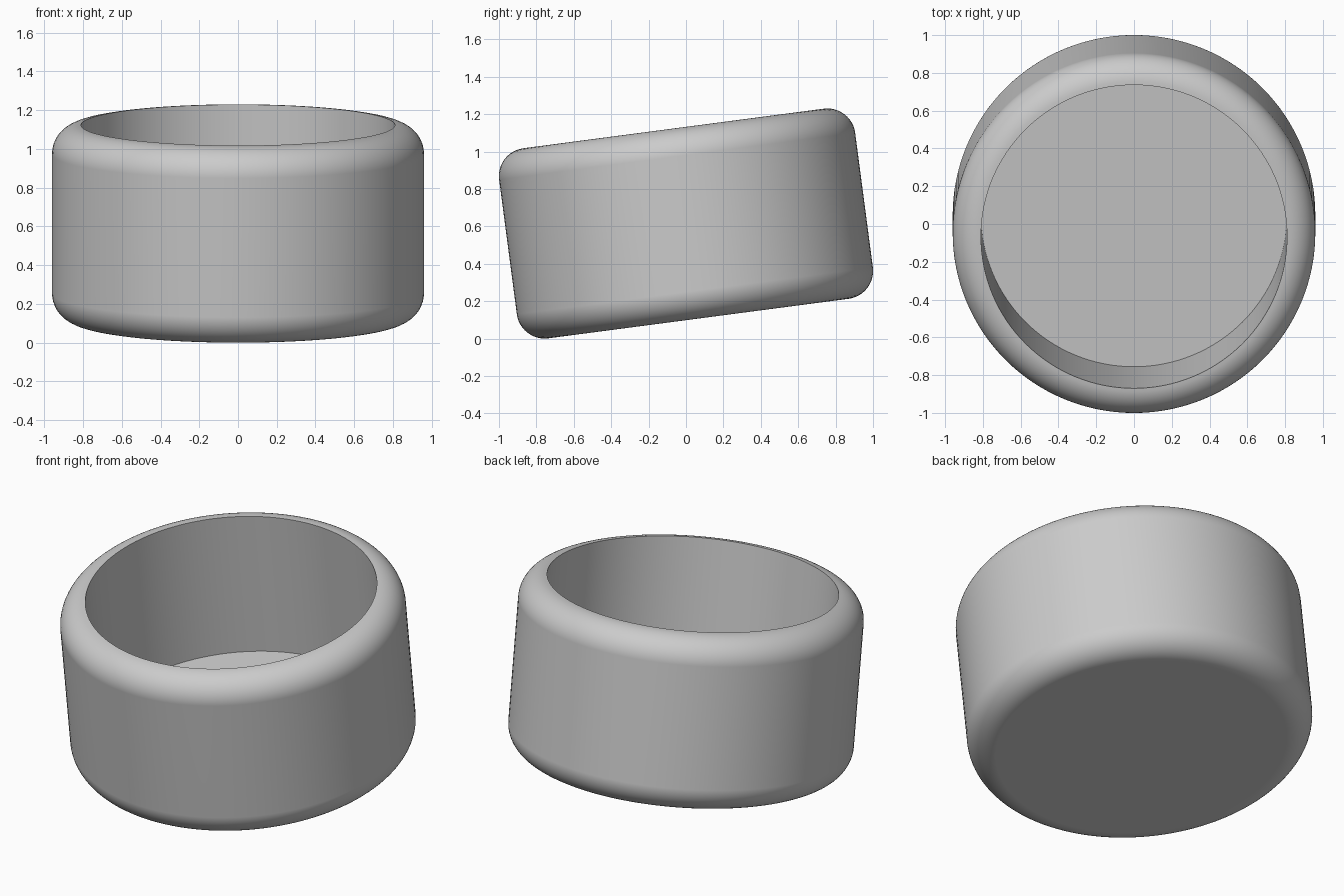
import bpy, bmesh, math

default = bpy.data.objects.get("Cube")
if default:
    bpy.data.objects.remove(default, do_unlink=True)

RADIUS, HEIGHT, WALL = 0.96, 1.025, 0.15   # wall, floor and edge rounding share one size
TILT = math.radians(7.5)
SEGMENTS, ARC_STEPS = 128, 12
half = HEIGHT / 2
inner = RADIUS - WALL

# Plain grey material
grey = bpy.data.materials.new("plain_grey")
grey.use_nodes = True
colour = (0.6, 0.6, 0.6, 1)
grey.diffuse_color = colour
grey.node_tree.nodes["Principled BSDF"].inputs["Base Color"].default_value = colour


def arc(centre_z, start):
    """Quarter circle of the rounded outer edge, running upwards."""
    angles = [start + math.pi / 2 * i / ARC_STEPS for i in range(ARC_STEPS + 1)]
    return [(inner + WALL * math.cos(a), centre_z + WALL * math.sin(a)) for a in angles]


# Cross-section: underside, rounded outside, rim, inner wall, floor
profile = [(0, -half)]
profile += arc(-half + WALL, -math.pi / 2)
profile += arc(half - WALL, 0)
profile += [(inner, -half + WALL), (0, -half + WALL)]

# Revolve the cross-section into the cup
bm = bmesh.new()
verts = [bm.verts.new((r, 0, z)) for r, z in profile]
edges = [bm.edges.new(pair) for pair in zip(verts, verts[1:])]
bmesh.ops.spin(bm, geom=verts + edges, cent=(0, 0, 0), axis=(0, 0, 1),
               angle=math.tau, steps=SEGMENTS, use_merge=True)
bmesh.ops.remove_doubles(bm, verts=bm.verts, dist=0.0001)
bmesh.ops.recalc_face_normals(bm, faces=bm.faces)
mesh = bpy.data.meshes.new("round_cup")
bm.to_mesh(mesh)
bm.free()
mesh.materials.append(grey)

cup = bpy.data.objects.new("round_cup", mesh)
bpy.context.collection.objects.link(cup)

# Lean the cup towards the front, resting on the ground
cup.rotation_euler.x = TILT
cup.location.z = inner * math.sin(TILT) + (half - WALL) * math.cos(TILT) + WALL

# Smooth sides with crisp inner edges
bpy.ops.object.select_all(action='DESELECT')
cup.select_set(True)
bpy.context.view_layer.objects.active = cup
bpy.ops.object.shade_smooth_by_angle(angle=math.radians(30))
weighted = cup.modifiers.new("flat_face_normals", 'WEIGHTED_NORMAL')
weighted.keep_sharp = True
